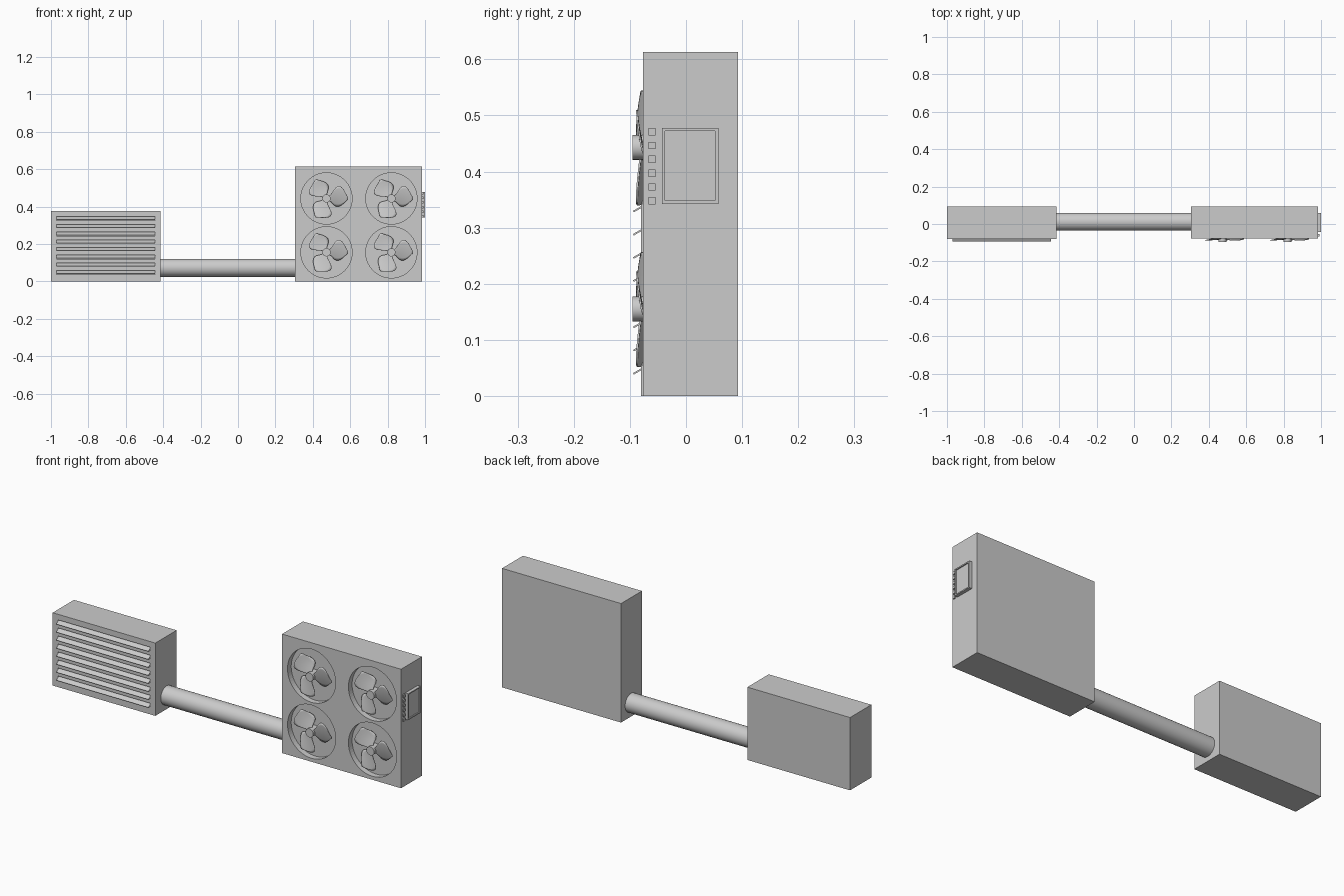
import bpy, bmesh, math
from mathutils import Matrix, Vector

if "Cube" in bpy.data.objects:
    bpy.data.objects.remove(bpy.data.objects["Cube"])


def mesh_object(name, bm):
    bmesh.ops.recalc_face_normals(bm, faces=bm.faces[:])
    mesh = bpy.data.meshes.new(name)
    bm.to_mesh(mesh)
    bm.free()
    ob = bpy.data.objects.new(name, mesh)
    bpy.context.collection.objects.link(ob)
    return ob


def activate(ob):
    bpy.ops.object.select_all(action='DESELECT')
    ob.select_set(True)
    bpy.context.view_layer.objects.active = ob


def smooth(ob):
    activate(ob)
    bpy.ops.object.shade_smooth_by_angle(angle=math.radians(35))


def box(name, x, y, z):
    lo, hi = Vector((x[0], y[0], z[0])), Vector((x[1], y[1], z[1]))
    bm = bmesh.new()
    bmesh.ops.create_cube(bm, size=1, matrix=Matrix.Translation((lo + hi) / 2)
                          @ Matrix.Diagonal((*(hi - lo), 1)))
    return mesh_object(name, bm)


def cylinder(name, center, r1, r2, depth, axis, sides=48):
    rot = Matrix.Rotation(math.pi / 2, 4, 'Y' if axis == 'x' else 'X')
    bm = bmesh.new()
    bmesh.ops.create_cone(bm, cap_ends=True, segments=sides, radius1=r1, radius2=r2,
                          depth=depth, matrix=Matrix.Translation(center) @ rot)
    return mesh_object(name, bm)


def cut(target, cutter):
    mod = target.modifiers.new("cut", 'BOOLEAN')
    mod.operation, mod.solver, mod.object = 'DIFFERENCE', 'EXACT', cutter
    activate(target)
    bpy.ops.object.modifier_apply(modifier=mod.name)
    bpy.data.objects.remove(cutter)


# Vent unit with a row of tilted louvres
vent = box("vent_housing", (-1, -0.415), (-0.08, 0.093), (0, 0.375))
for i in range(8):
    z = 0.045 + i * 0.0413
    cut(vent, box("slot_cutter", (-0.97, -0.445), (-0.1, -0.06), (z - 0.008, z + 0.012)))
    slat = box("louvre_%d" % (i + 1), (-0.2625, 0.2625), (-0.017, 0.017), (-0.0015, 0.0015))
    slat.location = (-0.7075, -0.079, z + 0.003)
    slat.rotation_euler.x = math.radians(30)

# Connecting pipe
smooth(cylinder("connecting_pipe", (-0.055, 0.012, 0.072), 0.048, 0.048, 0.74, 'x'))

# Fan unit
housing = box("fan_housing", (0.305, 0.983), (-0.077, 0.093), (0, 0.613))

# Half width of a blade along its length
WIDTHS = [0.012, 0.02, 0.034, 0.047, 0.054, 0.055, 0.05, 0.039, 0.022, 0.004]


def fan_blades(name, center):
    bm = bmesh.new()
    across = 8
    for k in range(3):
        turn = Matrix.Rotation(-math.radians(120 * k), 3, 'Y')
        rows = []
        for i, w in enumerate(WIDTHS):
            t = i / (len(WIDTHS) - 1)
            row = []
            for j in range(across + 1):
                s = 2 * j / across - 1
                v = s * w
                u = 0.012 + 0.104 * t - 0.12 * abs(v) * t + 0.08 * v
                p = Vector((u, -0.24 * v + 1.5 * v * v, v + 0.012 * math.sin(math.pi * t)))
                row.append(bm.verts.new(turn @ p + Vector(center)))
            rows.append(row)
        for a, b in zip(rows, rows[1:]):
            for j in range(across):
                bm.faces.new((a[j], a[j + 1], b[j + 1], b[j]))
    ob = mesh_object(name, bm)
    mod = ob.modifiers.new("thickness", 'SOLIDIFY')
    mod.thickness, mod.offset = 0.003, 0
    smooth(ob)


# Round recesses, each with a hub and three blades
for row, z in enumerate((0.155, 0.443)):
    for col, x in enumerate((0.473, 0.82)):
        tag = "%s_%s" % (("lower", "upper")[row], ("left", "right")[col])
        cut(housing, cylinder("recess_cutter", (x, -0.077, z), 0.137, 0.137, 0.06, 'y', 64))
        fan_blades("fan_blades_" + tag, (x, -0.079, z))
        smooth(cylinder("fan_hub_" + tag, (x, -0.07, z), 0.022, 0.022, 0.05, 'y', 32))

# Control panel with recessed screen and a column of buttons
panel = box("control_panel", (0.97, 1.0), (-0.043, 0.058), (0.342, 0.478))
cut(panel, box("screen_cutter", (0.994, 1.01), (-0.037, 0.052), (0.348, 0.472)))
for i in range(6):
    z = 0.348 + i * 0.0246
    box("button_%d" % (i + 1), (0.975, 0.991), (-0.067, -0.054), (z - 0.0065, z + 0.0065))
